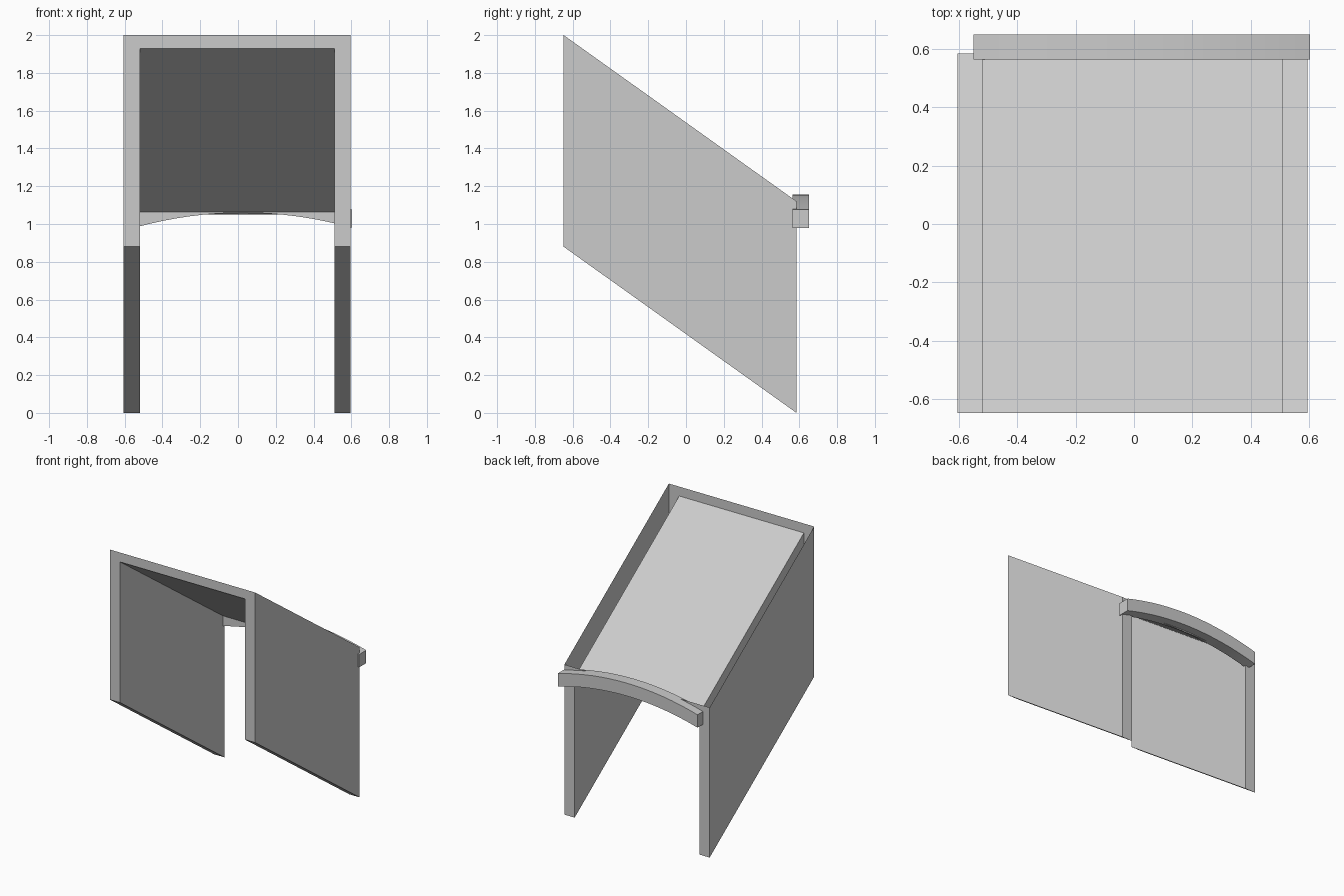
import bpy

if "Cube" in bpy.data.objects:
    bpy.data.objects.remove(bpy.data.objects["Cube"])

FRONT, BACK, DROP = -0.648, 0.585, 0.88


def make_object(name, verts, faces):
    mesh = bpy.data.meshes.new(name)
    mesh.from_pydata(verts, [], faces)
    mesh.update()
    obj = bpy.data.objects.new(name, mesh)
    bpy.context.collection.objects.link(obj)
    return obj


def loft(name, front, back, skip=()):
    """Join two matching outlines with walls and end caps, leaving some walls open."""
    n = len(front)
    faces = [tuple(reversed(range(n))), tuple(range(n, 2 * n))]
    for i in range(n):
        if i not in skip:
            j = (i + 1) % n
            faces.append((i, j, j + n, i + n))
    return make_object(name, front + back, faces)


# Arch-shaped hollow shell, sloping down to the back; top left open over the recessed panel
arch = [(-0.605, 0.88), (-0.605, 2.0), (0.595, 2.0), (0.595, 0.88),
        (0.51, 0.88), (0.51, 1.93), (-0.52, 1.93), (-0.52, 0.88)]
shell = loft("sloping_shell",
             [(x, FRONT, z) for x, z in arch],
             [(x, BACK, z - DROP) for x, z in arch], skip=(1,))

# Curved bar across the back edge
SEG, MID, HALF, THICK = 16, 0.027, 0.577, 0.096
lower = []
for i in range(SEG + 1):
    t = -1 + 2 * i / SEG
    lower.append((MID + HALF * t, 1.06 - 0.08 * t * t))
outline = [(x, z + THICK) for x, z in lower] + lower[::-1]
bar = loft("curved_back_bar",
           [(x, 0.565, z) for x, z in outline],
           [(x, 0.65, z) for x, z in outline])

bpy.ops.object.select_all(action='DESELECT')
bar.select_set(True)
bpy.context.view_layer.objects.active = bar
bpy.ops.object.shade_smooth_by_angle()
